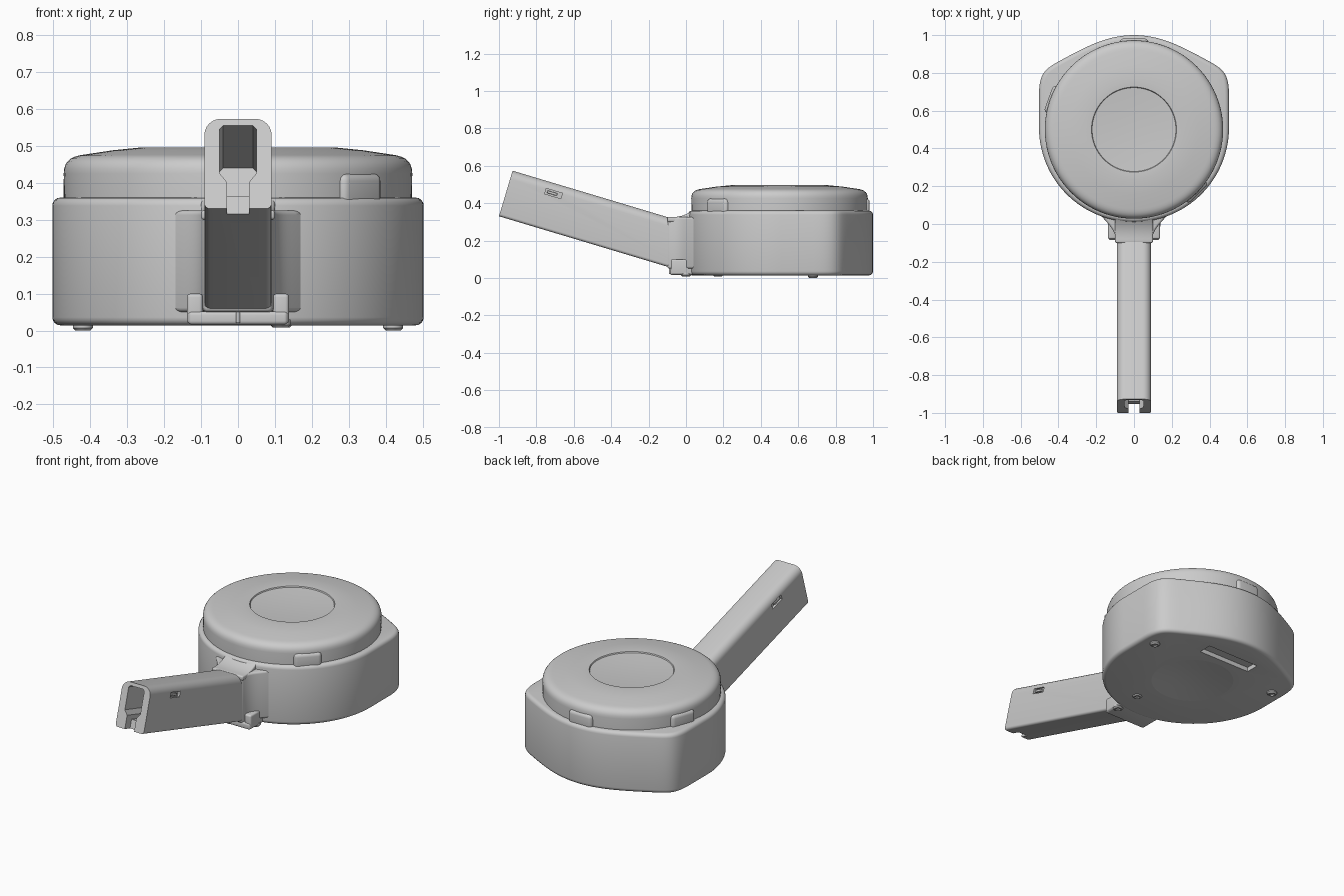
import bpy, bmesh
from math import sin, cos, pi, radians, atan2
from mathutils import Vector, Matrix
from mathutils.geometry import interpolate_bezier

if "Cube" in bpy.data.objects:
    bpy.data.objects.remove(bpy.data.objects["Cube"])


def finish(name, bm, bevel=0.0, segs=4):
    """Turn a bmesh into a smooth-by-angle object with an applied rim bevel."""
    bmesh.ops.recalc_face_normals(bm, faces=bm.faces)
    me = bpy.data.meshes.new(name)
    bm.to_mesh(me)
    bm.free()
    ob = bpy.data.objects.new(name, me)
    bpy.context.collection.objects.link(ob)
    activate(ob)
    if bevel:
        m = ob.modifiers.new("bevel", 'BEVEL')
        m.width, m.segments, m.limit_method, m.angle_limit = bevel, segs, 'ANGLE', radians(50)
        bpy.ops.object.modifier_apply(modifier=m.name)
    bpy.ops.object.shade_smooth_by_angle(angle=radians(35))
    return ob


def activate(ob):
    bpy.ops.object.select_all(action='DESELECT')
    ob.select_set(True)
    bpy.context.view_layer.objects.active = ob


def prism(name, pts, z0, z1, bevel=0.0, mat=Matrix()):
    bm = bmesh.new()
    f = bm.faces.new([bm.verts.new((x, y, z0)) for x, y in pts])
    ext = bmesh.ops.extrude_face_region(bm, geom=[f])
    vs = [v for v in ext['geom'] if isinstance(v, bmesh.types.BMVert)]
    bmesh.ops.translate(bm, verts=vs, vec=(0, 0, z1 - z0))
    bm.transform(mat)
    return finish(name, bm, bevel)


def box(name, lo, hi, bevel=0.0, mat=Matrix()):
    pts = [(lo[0], lo[1]), (hi[0], lo[1]), (hi[0], hi[1]), (lo[0], hi[1])]
    return prism(name, pts, lo[2], hi[2], bevel, mat)


def lathe(name, prof, centre, steps=96):
    bm = bmesh.new()
    vs = [bm.verts.new((r, 0, z)) for r, z in prof]
    es = [bm.edges.new(p) for p in zip(vs, vs[1:])]
    bmesh.ops.spin(bm, geom=vs + es, cent=(0, 0, 0), axis=(0, 0, 1), angle=2 * pi, steps=steps)
    bmesh.ops.remove_doubles(bm, verts=bm.verts, dist=1e-5)
    bmesh.ops.translate(bm, verts=bm.verts, vec=centre)
    return finish(name, bm)


def cut(ob, cutter):
    activate(ob)
    m = ob.modifiers.new("cut", 'BOOLEAN')
    m.operation, m.object = 'DIFFERENCE', cutter
    bpy.ops.object.modifier_apply(modifier=m.name)
    bpy.data.objects.remove(cutter)
    bpy.ops.object.shade_smooth_by_angle(angle=radians(35))


def bez(pts, n=12):
    a, b, c, d = [Vector((*p, 0)) for p in pts]
    return [(p.x, p.y) for p in interpolate_bezier(a, b, c, d, n)]


def mirrored(half):
    """Close a right-hand outline across x = 0."""
    return half + [(-x, y) for x, y in reversed(half) if abs(x) > 1e-5]


# Drum body: round front, broad shoulders and a bowed back
half = [(0.503 * sin(t * pi / 64), 0.51 - 0.5 * cos(t * pi / 64)) for t in range(33)]
half += bez([(0.503, 0.68), (0.503, 0.80), (0.47, 0.82), (0.40, 0.86)])
half += bez([(0.40, 0.86), (0.27, 0.93), (0.15, 1.0), (0, 1.0)], 16)[1:]
body = prism("drum_body", mirrored(half), 0.014, 0.36, 0.022)
cut(body, lathe("dish_cutter", [(0, 0.034), (0.11, 0.029), (0.225, 0.014),
                                (0.225, -0.05), (0, -0.05)], (0, 0.5, 0)))
cut(body, box("slot_cutter", (-0.17, 0.77, -0.05), (0.17, 0.85, 0.04)))

# Round lid with a dished centre
edge = bez([(0.472, 0.425), (0.472, 0.46), (0.45, 0.472), (0.42, 0.476)], 8)
lathe("lid", [(0, 0.33), (0.47, 0.33)] + edge +
      [(0.34, 0.488), (0.26, 0.496), (0.225, 0.494), (0.222, 0.488), (0.12, 0.481), (0, 0.479)],
      (0, 0.5, 0))

# Clip tabs rising from the body against the lid
for i, a in enumerate((90, 160, -45)):
    m = Matrix.Translation((0, 0.5, 0)) @ Matrix.Rotation(radians(a), 4, 'Z')
    box(f"lid_clip_{i}", (0.40, -0.075, 0.33), (0.482, 0.075, 0.425), 0.02, m)

# Feed tower: rounded section swept along the tilted axis
tilt = atan2(0.287, 0.958)
frame = Matrix.Translation((0, -1, 0.33)) @ Matrix.Rotation(-tilt, 4, 'X')
W, H = 0.091, 0.254


def corner(cx, cy, r, a0):
    return [(cx + r * cos(a0 + k * pi / 12), cy + r * sin(a0 + k * pi / 12)) for k in range(7)]


section = (corner(W - 0.015, 0.015, 0.015, -pi / 2) + corner(W - 0.045, H - 0.045, 0.045, 0) +
           corner(-W + 0.045, H - 0.045, 0.045, pi / 2) + corner(-W + 0.015, 0.015, 0.015, pi))
# section (x, height, length) -> frame (x, length, height)
swap = Matrix(((1, 0, 0, 0), (0, 0, 1, 0), (0, 1, 0, 0), (0, 0, 0, 1)))
tower = prism("feed_tower", section, 0, 1.07, 0, frame @ swap)

# Open mouth, lower slot and side catches
mouth = mirrored([(0.03, 0.05), (0.03, 0.075), (0.05, 0.1), (0.05, 0.225), (0.04, 0.235)])
cut(tower, prism("mouth_cutter", mouth, -0.1, 0.4, 0, frame @ swap))
cut(tower, box("lip_slot_cutter", (-0.03, -0.1, -0.1), (0.03, 0.05, 0.08), 0, frame))
for s in (-1, 1):
    xs = sorted((s * 0.078, s * 0.12))
    cut(tower, box("catch_cutter", (xs[0], 0.2, 0.185), (xs[1], 0.29, 0.215), 0, frame))
    xs = sorted((s * 0.07, s * 0.09))
    box("catch_bar", (xs[0], 0.21, 0.193), (xs[1], 0.265, 0.207), 0.003, frame)

# Flared collar joining tower and drum
flare = bez([(0.092, -0.1), (0.098, -0.03), (0.13, -0.01), (0.17, 0.04)], 10)
prism("collar", mirrored(flare + [(0.17, 0.12)]), 0.05, 0.325, 0.012)
prof = [(-0.1, 0.30)] + bez([(-0.1, 0.326), (-0.05, 0.322), (-0.01, 0.33), (0.04, 0.362)], 8) + [(0.08, 0.30)]
turn = Matrix(((0, 0, 1, 0), (1, 0, 0, 0), (0, 1, 0, 0), (0, 0, 0, 1)))
prism("collar_top", prof, -0.1, 0.1, 0.008, turn)

# Foot of the collar: floor, two ears and a middle rib
box("foot_floor", (-0.135, -0.085, 0.016), (0.135, 0.08, 0.052), 0.01)
box("foot_rib", (-0.006, -0.092, 0.02), (0.006, 0.0, 0.09), 0.003)
for s in (-1, 1):
    xs = sorted((s * 0.095, s * 0.138))
    box("foot_ear", (xs[0], -0.08, 0.018), (xs[1], 0.08, 0.1), 0.01)

# Screws under the drum
for i, (x, y, z) in enumerate(((0.42, 0.68, 0), (-0.42, 0.68, 0), (0.12, 0.17, 0.008), (0.115, 0.0, 0.008))):
    lathe(f"screw_{i}", [(0, z + 0.006), (0.012, z + 0.006), (0.014, z), (0.02, z),
                         (0.027, z + 0.007), (0.027, 0.03), (0, 0.03)], (x, y, 0), 24)
